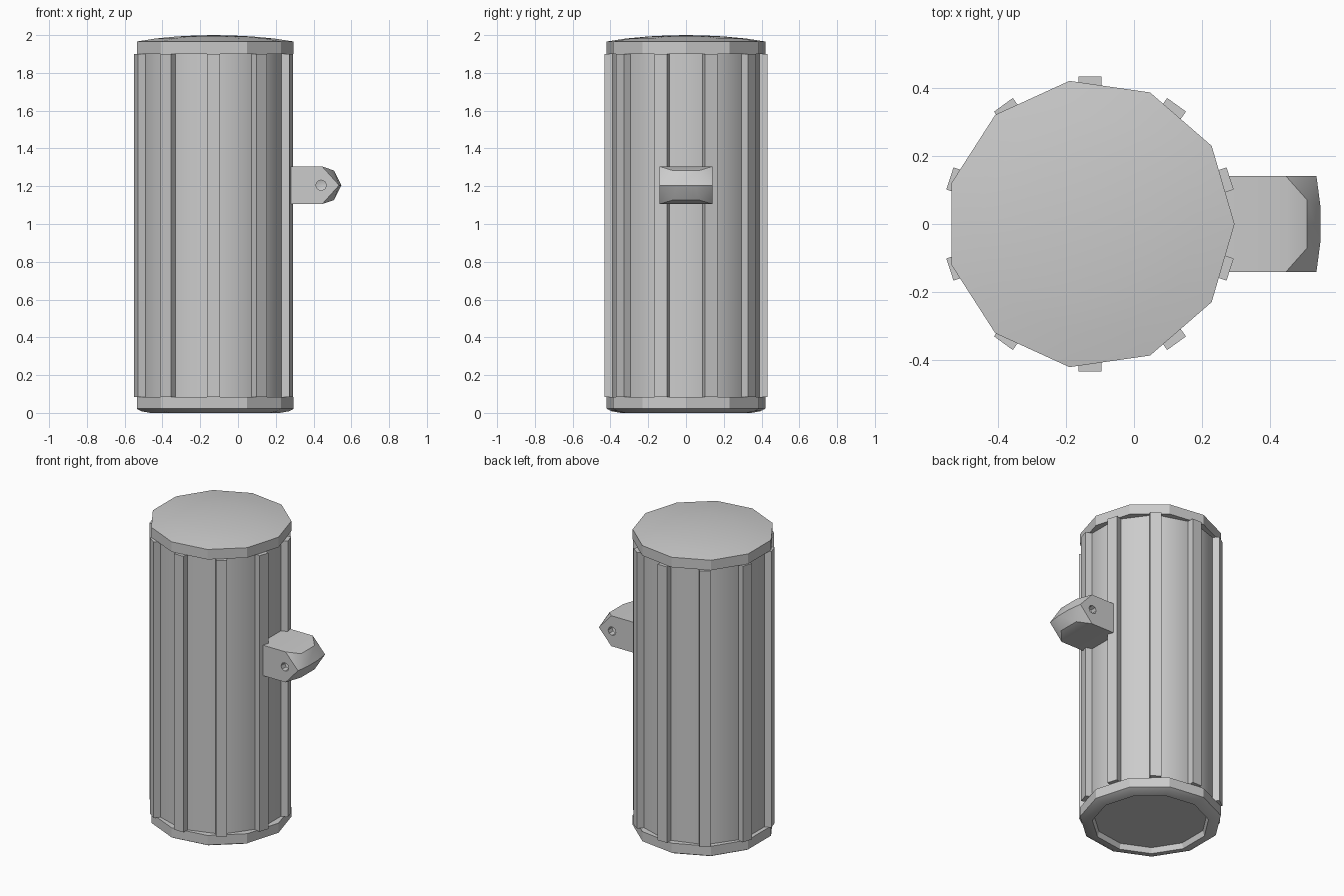
import bpy, bmesh, math
from mathutils import Matrix

cube = bpy.data.objects.get("Cube")
if cube:
    bpy.data.objects.remove(cube, do_unlink=True)

AXIS_X = -0.129      # canister axis
LUG_Z = 1.205        # height of the side lug
TAU = 2 * math.pi

grey = bpy.data.materials.new("plain grey")
grey.use_nodes = True
COLOUR = (0.6, 0.6, 0.6, 1)
grey.diffuse_color = COLOUR
grey.node_tree.nodes["Principled BSDF"].inputs["Base Color"].default_value = COLOUR


def make_object(name, bm):
    bmesh.ops.recalc_face_normals(bm, faces=bm.faces)
    mesh = bpy.data.meshes.new(name)
    bm.to_mesh(mesh)
    bm.free()
    mesh.materials.append(grey)
    obj = bpy.data.objects.new(name, mesh)
    bpy.context.collection.objects.link(obj)
    return obj


def select_only(obj):
    bpy.ops.object.select_all(action='DESELECT')
    obj.select_set(True)
    bpy.context.view_layer.objects.active = obj


def smooth(obj, degrees):
    select_only(obj)
    bpy.ops.object.shade_smooth_by_angle(angle=math.radians(degrees))


def lathe(name, profile, sides, phase=0.0):
    """Turn a (radius, z) profile, closed on the axis, round z."""
    bm = bmesh.new()
    rings = []
    for r, z in profile:
        if r == 0:
            rings.append([bm.verts.new((0, 0, z))] * sides)
        else:
            angles = [phase + TAU * i / sides for i in range(sides)]
            rings.append([bm.verts.new((r * math.cos(a), r * math.sin(a), z)) for a in angles])
    for low, high in zip(rings, rings[1:]):
        for i in range(sides):
            j = (i + 1) % sides
            corners = dict.fromkeys((low[i], low[j], high[j], high[i]))
            bm.faces.new(list(corners))
    return make_object(name, bm)


# Main body, with corners under the ribs
body = lathe("body", [(0, 0.06), (0.4, 0.06), (0.4, 1.92), (0, 1.92)], 10, TAU / 20)
smooth(body, 40)

# Domed lid
lid = lathe("lid", [(0, 1.9), (0.424, 1.9), (0.424, 1.966), (0.32, 1.982),
                    (0.2, 1.993), (0.1, 1.998), (0, 2.0)], 11)
smooth(lid, 30)

# Base with a bevelled foot and a shallow recess underneath
base = lathe("base", [(0, 0.085), (0.424, 0.085), (0.424, 0.022), (0.4, 0.009),
                      (0.35, 0), (0.34, 0.035), (0, 0.035)], 11)
smooth(base, 25)

for part in (body, lid, base):
    part.location.x = AXIS_X

# Upright ribs around the body
bm = bmesh.new()
for i in range(10):
    turn = Matrix.Rotation(TAU * (i + 0.5) / 10, 4, 'Z')
    place = Matrix.Translation((0.402, 0, 0.9925))
    size = Matrix.Diagonal((0.06, 0.068, 1.815, 1))
    bmesh.ops.create_cube(bm, size=1, matrix=turn @ place @ size)
ribs = make_object("ribs", bm)
ribs.location.x = AXIS_X

# Side lug with a faceted nose
bm = bmesh.new()
quarter = [(0.22, 0.141, 0.1), (0.445, 0.141, 0.1), (0.508, 0.07, 0.078),
           (0.535, 0.141, 0), (0.547, 0.05, 0)]
for x, y, z in quarter:
    for side in (-1, 1):
        for up in ((-1, 1) if z else (1,)):
            bm.verts.new((x, side * y, LUG_Z + up * z))
bmesh.ops.convex_hull(bm, input=bm.verts)
bmesh.ops.dissolve_limit(bm, angle_limit=0.02, verts=bm.verts, edges=bm.edges)
lug = make_object("side_lug", bm)

# Blind pin holes in both cheeks of the lug
for side in (-1, 1):
    cutter = lathe("pin_hole_cutter", [(0, -0.05), (0.028, -0.04), (0.028, 0.02), (0, 0.02)], 8)
    cutter.rotation_euler.x = -side * math.pi / 2
    cutter.location = (0.44, side * 0.141, LUG_Z)
    cutter.hide_render = True
    cut = lug.modifiers.new("pin hole", 'BOOLEAN')
    cut.operation = 'DIFFERENCE'
    cut.solver = 'EXACT'
    cut.object = cutter
    select_only(lug)
    bpy.ops.object.modifier_apply(modifier=cut.name)
    bpy.data.objects.remove(cutter, do_unlink=True)
smooth(lug, 30)
